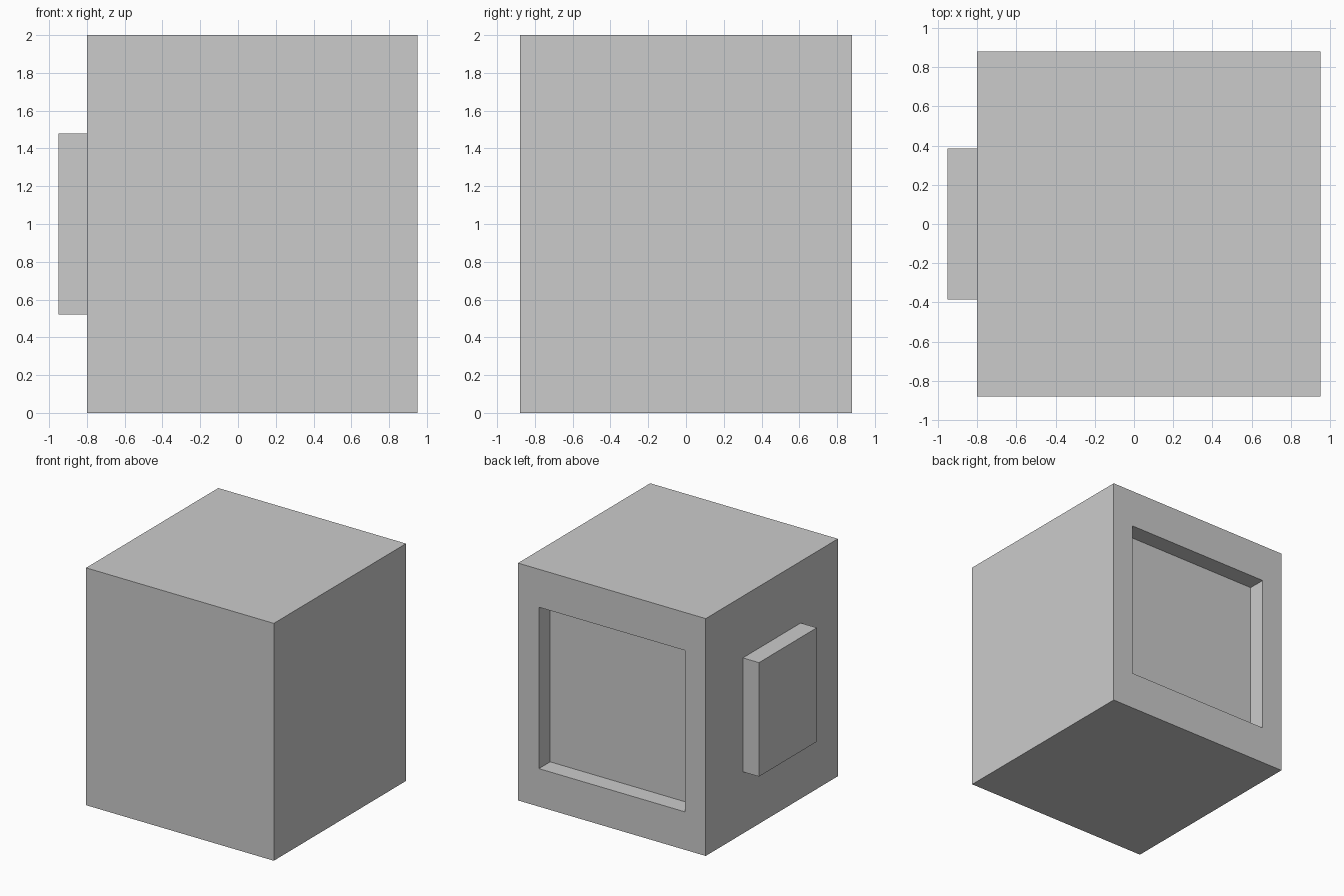
import bpy
import bmesh
from mathutils import Vector

if "Cube" in bpy.data.objects:
    bpy.data.objects.remove(bpy.data.objects["Cube"])


def panel(bm, direction, size, offset):
    """Inset the face pointing along direction to the given size, then push it out or in."""
    direction = Vector(direction)
    face = max(bm.faces, key=lambda f: f.calc_center_median().dot(direction))
    bmesh.ops.inset_individual(bm, faces=[face], thickness=0.1)
    centre = face.calc_center_median()
    for v in face.verts:
        for i in range(3):
            if size[i]:
                side = 1 if v.co[i] > centre[i] else -1
                v.co[i] = centre[i] + side * size[i] / 2
    moved = bmesh.ops.extrude_discrete_faces(bm, faces=[face])["faces"][0]
    bmesh.ops.translate(bm, verts=list(moved.verts), vec=direction * offset)


bm = bmesh.new()

# Main block
bmesh.ops.create_cube(bm, size=1)
bmesh.ops.scale(bm, verts=bm.verts, vec=(1.75, 1.76, 2.0))
bmesh.ops.translate(bm, verts=bm.verts, vec=(0.075, 0, 1.0))

# Sunken panel on the back
panel(bm, (0, 1, 0), (1.36, 0, 1.36), -0.15)

# Raised panel on the left side
panel(bm, (-1, 0, 0), (0, 0.77, 0.96), 0.15)

bmesh.ops.recalc_face_normals(bm, faces=bm.faces)
mesh = bpy.data.meshes.new("panelled_block")
bm.to_mesh(mesh)
bm.free()
block = bpy.data.objects.new("panelled_block", mesh)
bpy.context.collection.objects.link(block)
